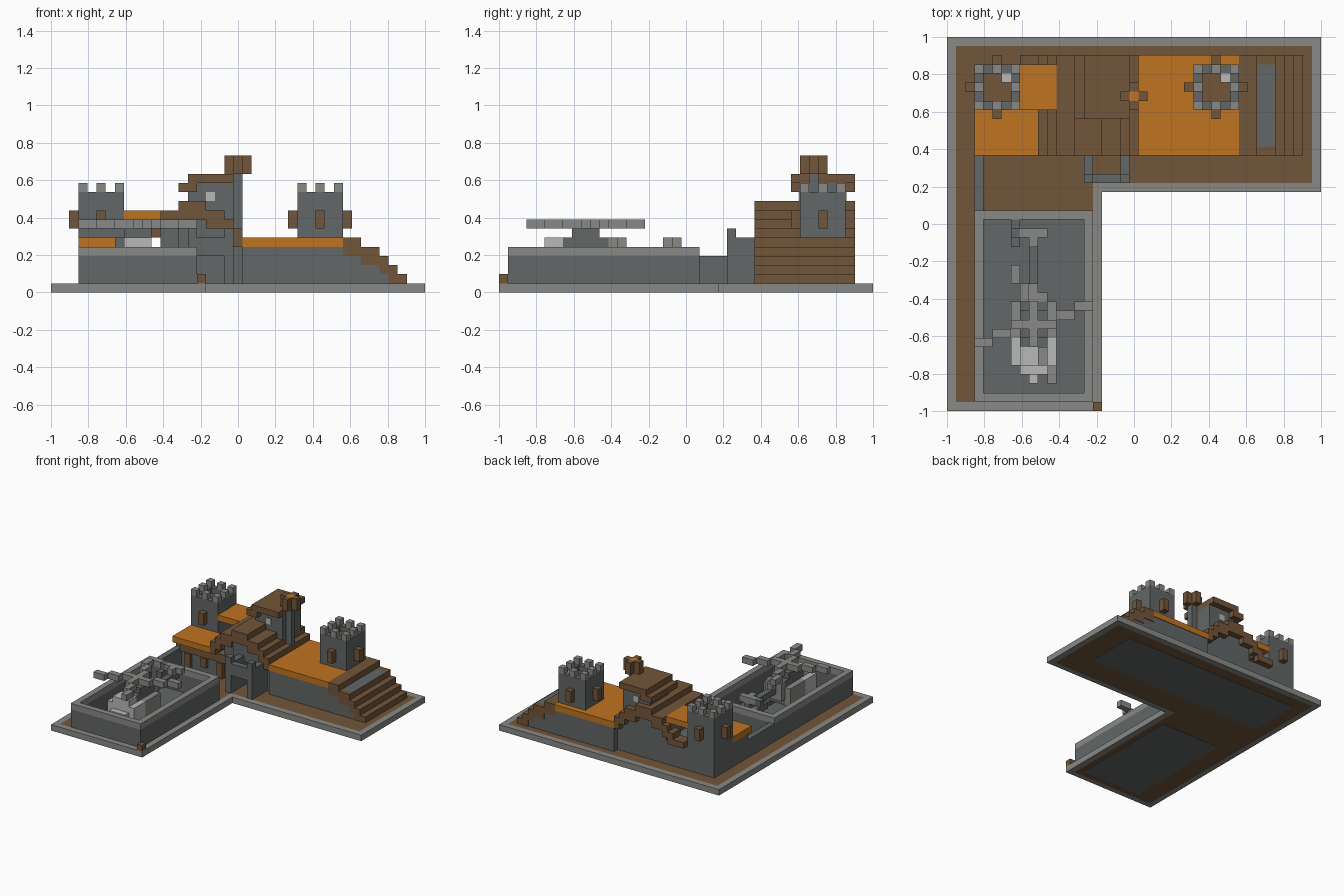
import bpy, bmesh
from mathutils import Matrix, Vector

if "Cube" in bpy.data.objects:
    bpy.data.objects.remove(bpy.data.objects["Cube"], do_unlink=True)

U = 2 / 41  # edge of one block


def material(name, r, g, b):
    m = bpy.data.materials.new(name)
    m.use_nodes = True
    m.diffuse_color = (r, g, b, 1)
    m.node_tree.nodes["Principled BSDF"].inputs["Base Color"].default_value = (r, g, b, 1)
    return m


STONE = material("dark stone", .125, .135, .135)
TRIM = material("light stone", .25, .25, .24)
WOOD = material("brown wood", .17, .092, .042)
ORANGE = material("orange planks", .53, .175, .015)
WHITE = material("pale panel", .48, .48, .48)


def blocks(name, mat, *boxes):
    """Boxes given in block units as x0, x1, y0, y1, z0, z1."""
    bm = bmesh.new()
    for x0, x1, y0, y1, z0, z1 in boxes:
        size = Vector((x1 - x0, y1 - y0, z1 - z0)) * U
        mid = Vector(((x0 + x1) * U / 2 - 1, (y0 + y1) * U / 2 - 1, (z0 + z1) * U / 2))
        bmesh.ops.create_cube(bm, size=1, matrix=Matrix.Translation(mid) @ Matrix.Diagonal((*size, 1)))
    me = bpy.data.meshes.new(name)
    bm.to_mesh(me)
    bm.free()
    me.materials.append(mat)
    ob = bpy.data.objects.new(name, me)
    bpy.context.scene.collection.objects.link(ob)


def ring(x0, x1, y0, y1, z0, z1):
    """Four walls, one block thick."""
    return [(x0, x1, y0, y0 + 1, z0, z1), (x0, x1, y1 - 1, y1, z0, z1),
            (x0, x0 + 1, y0 + 1, y1 - 1, z0, z1), (x1 - 1, x1, y0 + 1, y1 - 1, z0, z1)]


# L-shaped base
blocks("base_rim", TRIM, (0, 41, 40, 41, 0, 1), (0, 1, 0, 40, 0, 1), (40, 41, 24, 40, 0, 1),
       (17, 40, 24, 25, 0, 1), (16, 17, 0, 25, 0, 1), (1, 16, 0, 1, 0, 1))
blocks("ground", WOOD, (1, 16, 1, 25, .05, 1), (1, 40, 25, 40, .05, 1))
blocks("corner_block", WOOD, (16, 17, 0, 1, 1, 2))

# Sunken landing court
blocks("court_floor", STONE, (4, 15, 2, 21, 0, 1.05))
blocks("court_wall", STONE, *ring(3, 16, 1, 22, 1, 4))
blocks("court_wall_cap", TRIM, *ring(3, 16, 1, 22, 4, 5))
blocks("side_wall", STONE, (3, 4, 22, 29, 1, 4))

# Castle body and terraces
blocks("castle_body", STONE, (8, 36, 29, 38, 0, 5), (3, 8, 29, 33, 0, 5))
blocks("right_terrace", ORANGE, (21, 32, 28, 39, 5, 6))
blocks("left_terrace", ORANGE, (3, 10, 28, 33, 5, 6))
blocks("upper_terrace", ORANGE, (8, 12, 33, 38, 8, 9))
blocks("wall_beams", WOOD, (4, 13, 28.6, 29, 3.6, 5), (5, 6, 28.4, 29, 1, 3.6),
       (11, 12, 28.4, 29, 1, 3.6), (8, 9, 28.4, 29, 2, 3.6))
blocks("terrace_props", WOOD, (8, 10, 37, 39, 5, 6), (10, 11, 37, 39, 6, 7))

# Right staircase
right_steps = [(32, 34, 6), (34, 36, 5), (36, 37, 4), (37, 38, 3), (38, 39, 2)]
blocks("right_stairs", WOOD, *[(a, b, 28, 39, max(1, t - 2), t) for a, b, t in right_steps])
blocks("stair_side_wall", STONE, (32, 34, 28.1, 38.9, 1, 4), (34, 36, 28.1, 38.9, 1, 3),
       (36, 37, 28.1, 38.9, 1, 2), (21, 32, 28.1, 38.9, 1, 5))

# Stepped bridge over the gate
bridge = [(10, 11, 7), (11, 12, 8), (12, 14, 9), (14, 17, 10), (17, 19, 9), (19, 20, 8), (20, 21, 7)]
front_treads, back_treads = [], []
for a, b, t in bridge:
    front_treads.append((a, b, 28, 33, t - 2, t))
    if a >= 12:
        back_treads.append((a, b, 33, 39, t - 2, t))
    else:
        back_treads.append((a, b, 38, 39, t - 2, t))
blocks("bridge_treads", WOOD, *front_treads, *back_treads)
blocks("bridge_core", STONE, (12, 14, 29, 38, 5, 7), (14, 17, 28.5, 38, 5, 8),
       (17, 19, 28.5, 38, 5, 7), (19, 20, 28.5, 38, 5, 6))

# Gatehouse porch
blocks("gate_walls", STONE, (15, 16, 26, 29, 1, 6), (19, 20, 26, 29, 1, 6),
       (15, 16, 25, 26, 1, 6), (19, 20, 25, 26, 1, 6), (16, 19, 25, 26, 4, 6))
blocks("gate_merlons", STONE, (15, 16, 25, 26, 6, 7), (19, 20, 25, 26, 6, 7))

# Roof hut on the bridge
blocks("hut_walls", STONE, (15, 20, 33, 38, 8, 12))
blocks("hut_windows", WHITE, (17, 18, 32.9, 33, 10, 11), (17, 18, 38, 38.1, 10, 11))
blocks("hut_roof", WOOD, (15, 20, 32, 39, 12, 13), (14, 15, 32, 39, 11, 12),
       (15, 16, 32, 33, 11, 12), (15, 16, 38, 39, 11, 12))

# Beacon post
blocks("beacon_post", STONE, (20, 21, 34, 35, 7, 13))
blocks("beacon_flame", ORANGE, (20, 21, 34, 35, 13, 15))
blocks("beacon_cage", WOOD, (19, 20, 34, 35, 13, 15), (21, 22, 34, 35, 13, 15),
       (20, 21, 33, 34, 13, 15), (20, 21, 35, 36, 13, 15))


def tower(side, x, bottom):
    y = 33
    blocks(side + "_tower_body", STONE, (x, x + 5, y, y + 5, bottom, 10), *ring(x, x + 5, y, y + 5, 10, 11))
    blocks(side + "_tower_floor", WOOD, (x + 1, x + 4, y + 1, y + 4, 10, 10.1))
    blocks(side + "_tower_hatch", WHITE, (x + 3, x + 4, y + 3, y + 4, 10.1, 11))
    merlons = [(x + i, x + i + 1, y + j, y + j + 1, 11, 12)
               for i in (0, 2, 4) for j in (0, 2, 4) if (i, j) != (2, 2)]
    blocks(side + "_tower_merlons", TRIM, *merlons)
    blocks(side + "_tower_windows", WOOD, (x - 1, x, y + 2, y + 3, 7, 9), (x + 5, x + 6, y + 2, y + 3, 7, 9),
           (x + 2, x + 3, y - 1, y, 7, 9), (x + 2, x + 3, y + 5, y + 6, 7, 9))


tower("right", 27, 6)
tower("left", 3, 0)

# Helicopter: hull, nose, tail and skids
blocks("hull", STONE, (8, 11, 7, 12, 2, 6), (9, 10, 12, 20, 4, 5))
blocks("hull_sides", TRIM, (7, 8, 8, 12, 2, 5), (11, 12, 8, 12, 2, 5), (8, 11, 12, 13, 3, 6),
       (9, 10, 13, 14, 5, 6))
blocks("nose", WHITE, (8, 11, 5, 7, 2, 6), (7, 8, 5, 8, 2, 5), (11, 12, 5, 8, 2, 5),
       (8, 11, 4, 5, 2, 4), (9, 10, 3, 4, 2, 3))
blocks("skids", STONE, (7, 8, 5, 12, 1, 2), (11, 12, 5, 12, 1, 2))
blocks("tail_fin", TRIM, (8, 11, 19, 20, 5, 6), (9, 10, 18, 19, 5, 6))
blocks("tail_rotor", STONE, (7, 8, 18, 21, 4, 5), (7, 8, 19, 20, 3, 6))
blocks("rotor_mast", STONE, (8, 11, 8, 11, 6, 7))

# Main rotor: each blade is a staggered run of blocks, turned about the hub
hub = 9.5
blade = [(0.5, 2.5, 0), (2.5, 4.5, 1), (4.5, 6.5, 2)]
rotor = [(9, 10, 9, 10, 7, 8)]
for s in (1, -1):
    for a, b, shift in blade:
        run = sorted((hub + s * a, hub + s * b))
        across = hub + s * shift
        rotor.append((*run, across - .5, across + .5, 7, 8))
        across = hub - s * shift
        rotor.append((across - .5, across + .5, *run, 7, 8))
blocks("main_rotor", TRIM, *rotor)
